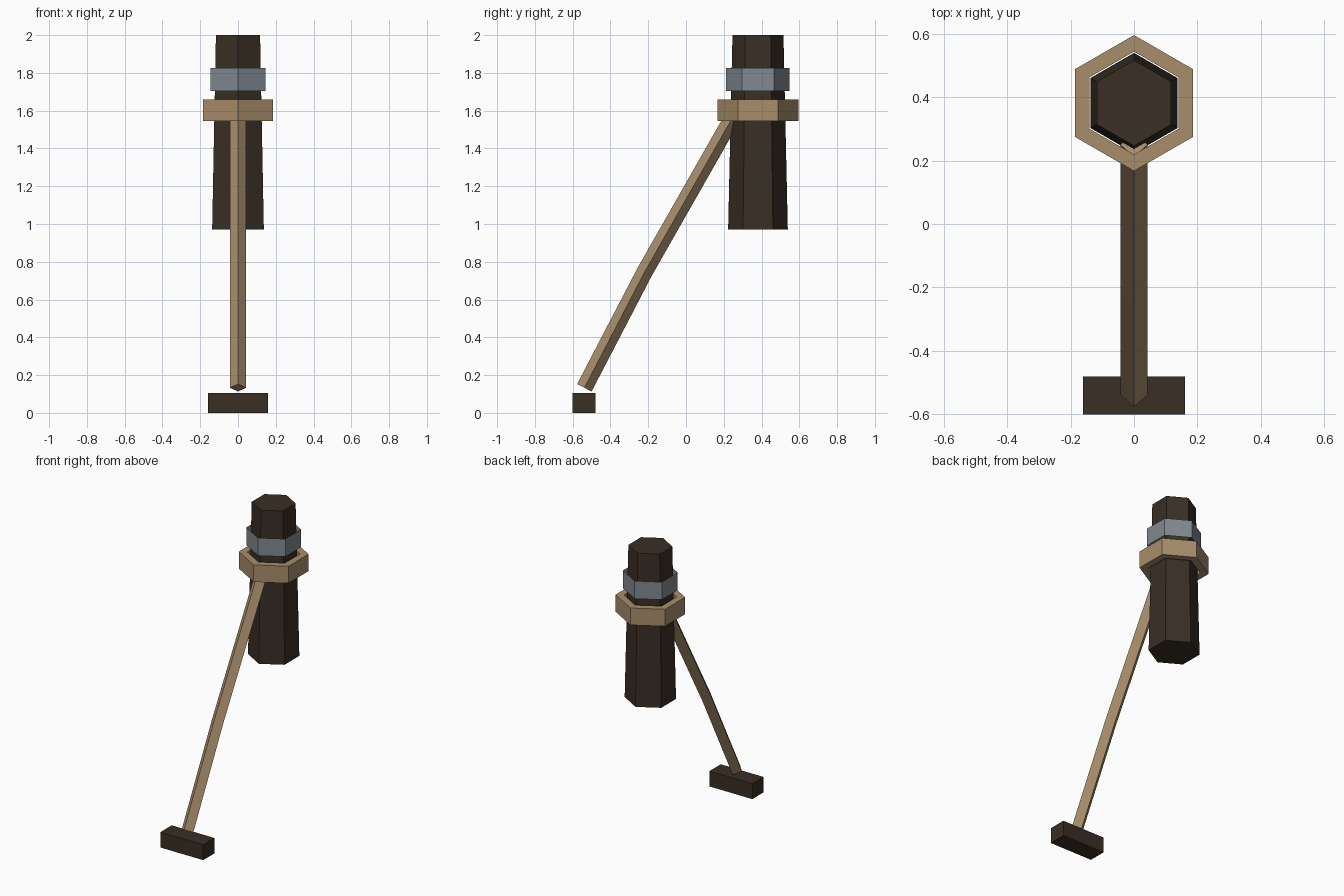
import bpy
import math
from mathutils import Vector

if "Cube" in bpy.data.objects:
    bpy.data.objects.remove(bpy.data.objects["Cube"])


def material(name, rgb):
    m = bpy.data.materials.new(name)
    m.diffuse_color = (*rgb, 1.0)
    m.use_nodes = True
    m.node_tree.nodes["Principled BSDF"].inputs["Base Color"].default_value = m.diffuse_color
    return m


DARK = material("dark wood", (0.041, 0.028, 0.018))
TAN = material("tan wood", (0.39, 0.27, 0.148))
STEEL = material("grey metal", (0.22, 0.25, 0.28))
AXIS_Y = 0.381  # centre of the hexagonal post


def make(name, verts, faces, mat):
    mesh = bpy.data.meshes.new(name)
    mesh.from_pydata(verts, [], faces)
    mesh.materials.append(mat)
    obj = bpy.data.objects.new(name, mesh)
    bpy.context.collection.objects.link(obj)
    return obj


def hexagon(radius, z):
    # corners point to the front and back
    return [Vector((radius * math.sin(i * math.pi / 3),
                    AXIS_Y - radius * math.cos(i * math.pi / 3), z)) for i in range(6)]


def loft(name, rings, mat, caps=True, closed=False):
    """Join equal rings of points with quads; rings run counter-clockwise."""
    n = len(rings[0])
    verts = [p for ring in rings for p in ring]
    count = len(rings)
    faces = []
    for r in range(count if closed else count - 1):
        a, b = r * n, ((r + 1) % count) * n
        for i in range(n):
            j = (i + 1) % n
            faces.append((a + i, a + j, b + j, b + i))
    if caps and not closed:
        faces.append(tuple(reversed(range(n))))
        faces.append(tuple(range((count - 1) * n, count * n)))
    return make(name, verts, faces, mat)


# Tapered hexagonal post
loft("post", [hexagon(0.158, 0.97), hexagon(0.135, 2.0)], DARK)

# Open metal band around the post
loft("metal_band", [hexagon(0.168, 1.705), hexagon(0.168, 1.825)], STEEL, caps=False)

# Thick wooden collar with a hexagonal hole
loft("collar", [hexagon(0.214, 1.545), hexagon(0.214, 1.66),
                hexagon(0.162, 1.66), hexagon(0.162, 1.545)], TAN, closed=True)

# Slightly bent square brace, turned so that an edge faces the front
path = [Vector((0, -0.538, 0.133)), Vector((0, -0.217, 0.75)), Vector((0, 0.25, 1.57))]
side = Vector((1, 0, 0))
rings = []
for k, p in enumerate(path):
    along = (path[min(k + 1, 2)] - path[max(k - 1, 0)]).normalized()
    up = along.cross(side)
    rings.append([p + 0.043 * (side * math.cos(t) + up * math.sin(t))
                  for t in (i * math.pi / 2 for i in range(4))])
loft("brace", rings, TAN)

# Foot block
foot = [[Vector((x, y, z)) for x, y in
         ((-0.16, -0.6), (0.16, -0.6), (0.16, -0.48), (-0.16, -0.48))] for z in (0, 0.104)]
loft("foot", foot, DARK)
